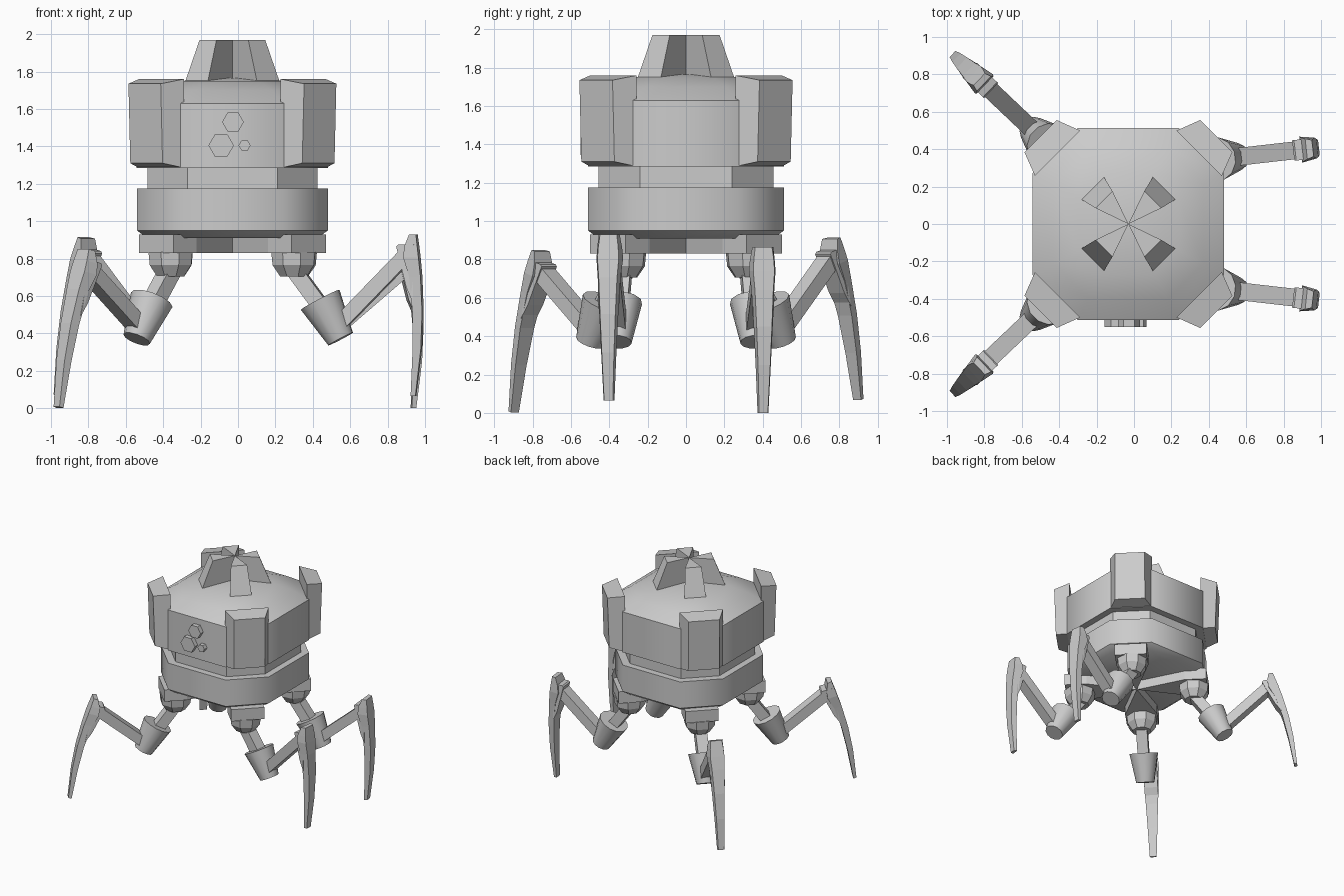
import bpy, bmesh, math
from mathutils import Matrix, Vector

if "Cube" in bpy.data.objects:
    bpy.data.objects.remove(bpy.data.objects["Cube"])

CX = -0.03                      # body axis is slightly left of the origin
BODY = Matrix.Translation((CX, 0, 0))


def loft(name, rings, matrix=Matrix(), smooth=None):
    """Skin equal-length loops of points and cap both ends."""
    bm = bmesh.new()
    loops = [[bm.verts.new(matrix @ Vector(p)) for p in r] for r in rings]
    n = len(loops[0])
    for a, b in zip(loops, loops[1:]):
        for i in range(n):
            bm.faces.new((a[i], a[(i + 1) % n], b[(i + 1) % n], b[i]))
    bm.faces.new(loops[0][::-1])
    bm.faces.new(loops[-1])
    bmesh.ops.recalc_face_normals(bm, faces=bm.faces)
    me = bpy.data.meshes.new(name)
    bm.to_mesh(me)
    bm.free()
    ob = bpy.data.objects.new(name, me)
    bpy.context.collection.objects.link(ob)
    if smooth:
        bpy.ops.object.select_all(action='DESELECT')
        bpy.context.view_layer.objects.active = ob
        ob.select_set(True)
        bpy.ops.object.shade_smooth_by_angle(angle=math.radians(smooth))
    return ob


def octagon(h, z):
    """Square of half-width h with cut corners."""
    c = 0.53 * h
    return [(h, -c, z), (h, c, z), (c, h, z), (-c, h, z),
            (-h, c, z), (-h, -c, z), (-c, -h, z), (c, -h, z)]


def circle(r, z, n):
    return [(r * math.cos(2 * math.pi * (i + .5) / n),
             r * math.sin(2 * math.pi * (i + .5) / n), z) for i in range(n)]


def along(a, b):
    """Matrix with local z running from a to b in the leg plane."""
    a, b = Vector(a), Vector(b)
    d = (b - a).normalized()
    x = Vector((d.z, 0, -d.x))
    m = Matrix((x, d.cross(x), d)).transposed().to_4x4()
    return Matrix.Translation(a) @ m, (b - a).length


def bar(name, a, b, thick, width, base):
    m, length = along(a, b)
    t, w = thick / 2, width / 2
    rect = [(-t, -w), (t, -w), (t, w), (-t, w)]
    loft(name, [[(x, y, z) for x, y in rect] for z in (0, length)], base @ m)


# Body: base ring, neck, upper housing with shallow domed roof
loft("base_ring", [octagon(.455, .91), octagon(.51, .95), octagon(.51, 1.175),
                   octagon(.44, 1.175)], BODY, 50)
loft("neck", [octagon(.455, 1.16), octagon(.455, 1.30)], BODY)
loft("upper_housing", [octagon(.512, 1.285), octagon(.512, 1.63), octagon(.40, 1.70),
                       octagon(.27, 1.75), octagon(.05, 1.765)], BODY, 50)

# Parts repeated on the four diagonals
for k, corner in enumerate(("back_right", "back_left", "front_left", "front_right")):
    diag = BODY @ Matrix.Rotation(math.radians(45 + 90 * k), 4, 'Z')

    # corner pillar: wide inner edge, narrower outer face, bevelled top and bottom
    def pillar(inner, zi, outer, zo):
        return [(inner, -.171, zi), (outer, -.122, zo), (outer, .122, zo), (inner, .171, zi)]
    loft(corner + "_pillar", [pillar(.535, 1.285, .65, 1.31),
                              pillar(.535, 1.76, .664, 1.735)], diag)

    # roof fin: wedge with its point on the axis
    loft(corner + "_roof_fin", [[(0, 0, z), (r, -w, z), (r, w, z)]
                                for r, w, z in ((.285, .089, 1.70), (.27, .085, 1.75),
                                                (.184, .064, 1.97))], diag)

    # leg mount: pie wedge ending in a block
    loft(corner + "_leg_mount", [[(0, 0, z), (.40, -.13, z), (.577, -.13, z),
                                  (.577, .13, z), (.40, .13, z)] for z in (.83, .93)], diag)

# Hexagonal plates on the front
for i, (x, z, r) in enumerate(((-.027, 1.53, .058), (-.09, 1.405, .068), (.035, 1.405, .032))):
    hexa = [(x + r * math.cos(math.pi * j / 3), z + r * math.sin(math.pi * j / 3))
            for j in range(6)]
    loft(f"front_hexagon_{i + 1}", [[(px, y, pz) for px, pz in hexa] for y in (-.49, -.55)])


def leg(name, sx, sy, azimuth, tilt, dz):
    """One leg, drawn in its own plane with x pointing outward from the hip."""
    base = (Matrix.Translation((CX + sx * .33, sy * .33, 0))
            @ Matrix.Rotation(math.radians(azimuth), 4, 'Z'))
    # hip cup, thigh and flared joint
    loft(name + "_hip", [circle(.078, .705, 8), circle(.12, .765, 8), circle(.127, .835, 8)],
         base)
    bar(name + "_thigh", (0, 0, .74), (.17, 0, .51), .085, .09, base)
    m, length = along((.14, 0, .58), (.25, 0, .37))
    loft(name + "_flared_joint", [circle(.118, 0, 12), circle(.075, length, 12)], base @ m, 40)
    bar(name + "_arm", (.215, 0, .42), (.60, 0, .75 + dz), .08, .095, base)
    # knee block and curved blade, swung about the knee
    swing = (base @ Matrix.Translation((.63, 0, .80 + dz))
             @ Matrix.Rotation(math.radians(-tilt), 4, 'Y')
             @ Matrix.Translation((-.63, 0, -.80)))
    knee = [(.555, .80), (.58, .70), (.61, .58), (.645, .50), (.65, .81), (.565, .81)]
    loft(name + "_knee", [[(x, y, z) for x, z in knee] for y in (-.055, .055)], swing)
    blade = [(.63, .655, 0, .057), (.642, .685, .25, .08), (.642, .693, .45, .10),
             (.625, .685, .64, .12), (.595, .675, .74, .14), (.60, .668, .80, .13),
             (.625, .66, .865, .11)]
    loft(name + "_blade", [[(a, -w / 2, z), (b, -w / 2 * .8, z), (b, w / 2 * .8, z),
                            (a, w / 2, z)] for a, b, z, w in blade], swing)


# Left legs splay outward; one diagonal pair is lifted
leg("front_left_leg", -1, -1, 223.5, 13.5, -.02)
leg("back_left_leg", -1, 1, 136.5, 13.5, .045)
leg("front_right_leg", 1, -1, -6.5, 0, .065)
leg("back_right_leg", 1, 1, 6.5, 0, 0)
